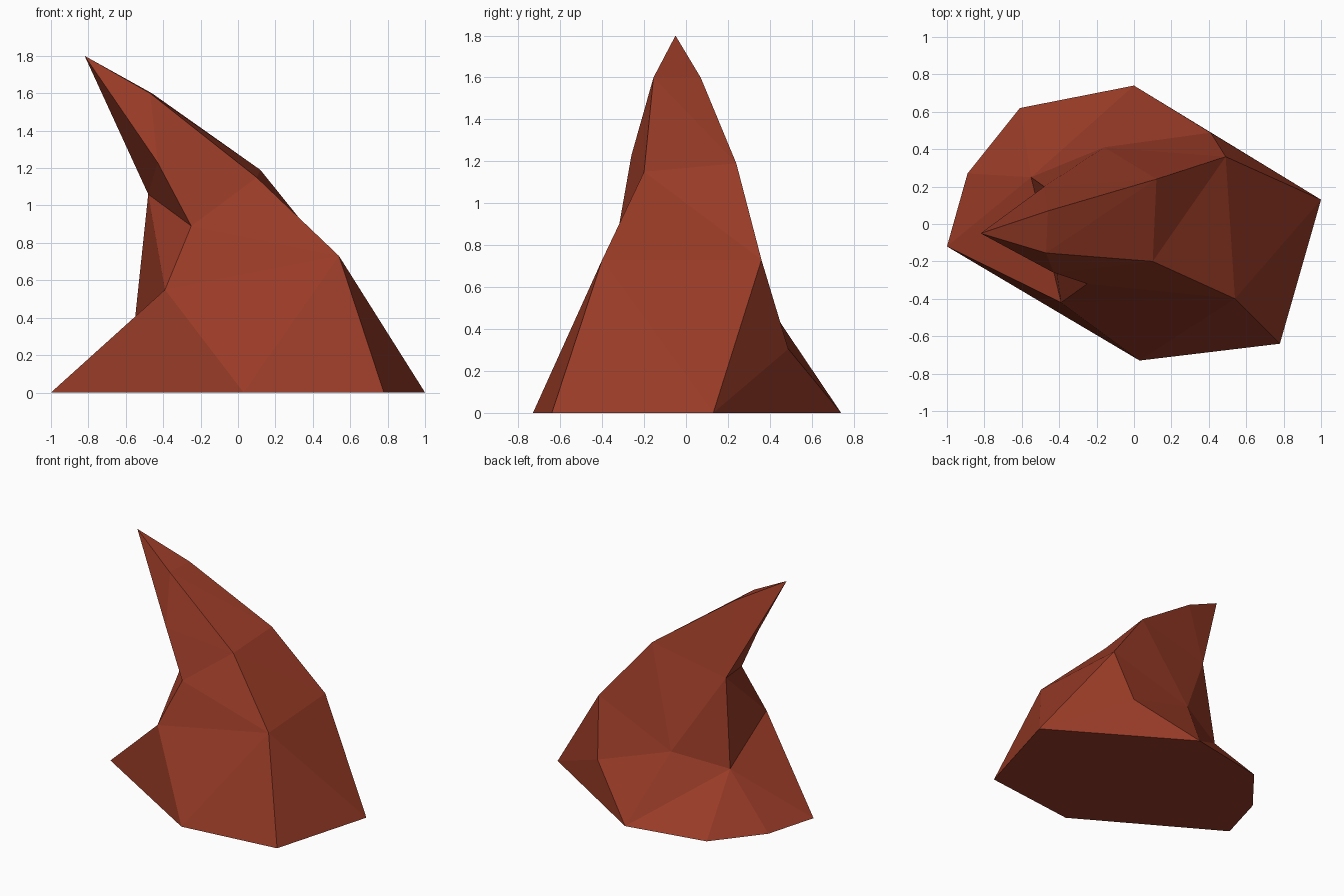
import bpy, bmesh

if "Cube" in bpy.data.objects:
    bpy.data.objects.remove(bpy.data.objects["Cube"])

# Cross-section rings of the bent spike, counter-clockwise seen from above
base = [(-1, -.12, 0), (.03, -.73, 0), (.78, -.64, 0), (1, .13, 0),
        (0, .74, 0), (-.61, .62, 0), (-.89, .27, 0)]
waist = [(-.39, -.42, .55), (.54, -.40, .73), (.49, .36, .73),
         (.41, .488, .305), (-.16, .41, .49), (-.55, .25, .40)]
neck = [(-.25, -.32, .89), (.10, -.20, 1.15), (.12, .24, 1.19), (-.48, .20, 1.06)]
tip = [(-.43, -.26, 1.23), (-.47, -.155, 1.60), (-.46, .07, 1.60), (-.82, -.05, 1.80)]

bm = bmesh.new()
base, waist, neck, tip = ([bm.verts.new(p) for p in ring]
                          for ring in (base, waist, neck, tip))


def bridge(lower, upper, steps):
    """Zip two rings with triangles; each step advances the (l)ower or (u)pper ring."""
    i = j = 0
    for s in steps:
        a, b = lower[i % len(lower)], upper[j % len(upper)]
        if s == "l":
            i += 1
            c = lower[i % len(lower)]
        else:
            j += 1
            c = upper[j % len(upper)]
        bm.faces.new((a, c, b))


# Flared foot, body and horn
bm.faces.new(base[::-1])
bridge(base, waist, "lulluuluulllu")
bm.faces.new(waist[2:5])                      # back shoulder
bridge(waist[:3] + waist[4:], neck, "lululullu")
bridge(neck, tip, "lululuul")

# Point of the horn
bm.faces.new((tip[0], tip[1], tip[3]))
bm.faces.new((tip[1], tip[2], tip[3]))
bmesh.ops.recalc_face_normals(bm, faces=bm.faces[:])

mesh = bpy.data.meshes.new("rock_spike")
bm.to_mesh(mesh)
bm.free()

# Single rusty red colour
mat = bpy.data.materials.new("rust_red")
mat.diffuse_color = (.32, .044, .02, 1)
mat.use_nodes = True
mat.node_tree.nodes["Principled BSDF"].inputs["Base Color"].default_value = mat.diffuse_color
mesh.materials.append(mat)
bpy.context.collection.objects.link(bpy.data.objects.new("rock_spike", mesh))
